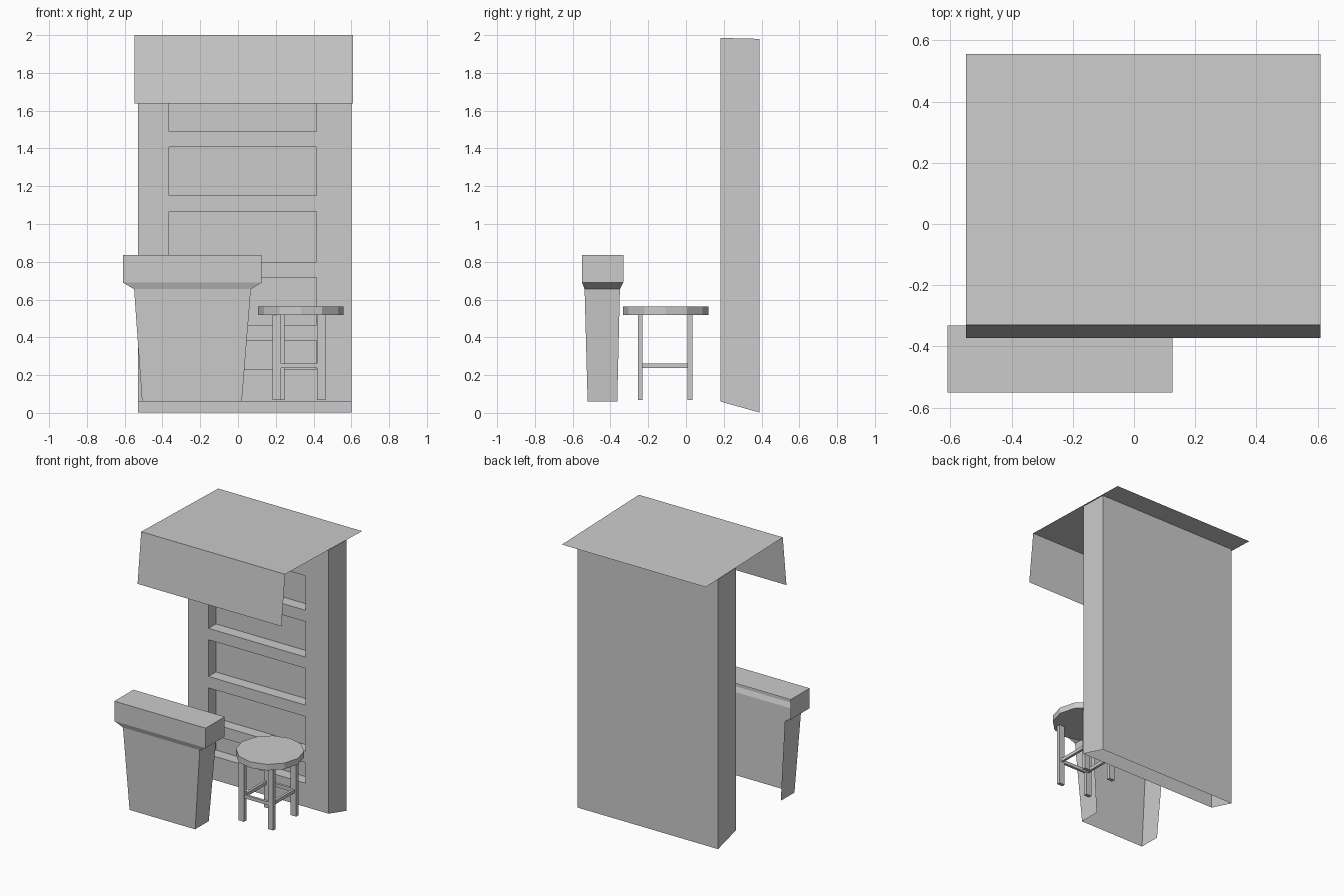
import bpy, bmesh, math

if "Cube" in bpy.data.objects:
    bpy.data.objects.remove(bpy.data.objects["Cube"])


def make(name, polys):
    """Flat-shaded object from a list of polygons (point lists), welded."""
    bm = bmesh.new()
    for p in polys:
        bm.faces.new([bm.verts.new(c) for c in p])
    bmesh.ops.remove_doubles(bm, verts=bm.verts, dist=1e-5)
    bmesh.ops.recalc_face_normals(bm, faces=bm.faces)
    me = bpy.data.meshes.new(name)
    bm.to_mesh(me)
    bm.free()
    ob = bpy.data.objects.new(name, me)
    bpy.context.collection.objects.link(ob)
    return ob


def ring(x0, x1, y0, y1, z):
    return [(x0, y0, z), (x1, y0, z), (x1, y1, z), (x0, y1, z)]


def box(name, x0, x1, y0, y1, z0, z1):
    a, b = ring(x0, x1, y0, y1, z0), ring(x0, x1, y0, y1, z1)
    sides = [[a[i], a[(i + 1) % 4], b[(i + 1) % 4], b[i]] for i in range(4)]
    return make(name, [a[::-1], b] + sides)


# awning: single sheet, sloping slightly back, with a hanging front flap
prof = [(-0.372, 1.637), (-0.33, 2.0), (0.555, 1.976)]
RX0, RX1 = -0.548, 0.61
make("awning", [[(RX0, *p), (RX1, *p), (RX1, *q), (RX0, *q)]
                for p, q in zip(prof, prof[1:])])

# cabinet shell: sides, back, front frame and recess; open underneath
X0, X1, YF, YB = -0.53, 0.6, 0.183, 0.389
ZF, ZB, TF, TB = 0.06, 0.002, 1.985, 1.98
OX0, OX1, OZ0, OZ1 = -0.365, 0.415, 0.232, 1.74
YR = YF + 0.085
polys = [[(x, YF, ZF), (x, YB, ZB), (x, YB, TB), (x, YF, TF)] for x in (X0, X1)]
polys.append([(X0, YB, ZB), (X1, YB, ZB), (X1, YB, TB), (X0, YB, TB)])
outer = [(X0, YF, ZF), (X1, YF, ZF), (X1, YF, TF), (X0, YF, TF)]
hole = [(OX0, OZ0), (OX1, OZ0), (OX1, OZ1), (OX0, OZ1)]
front = [(x, YF, z) for x, z in hole]
deep = [(x, YR, z) for x, z in hole]
for i in range(4):
    j = (i + 1) % 4
    polys.append([outer[i], outer[j], front[j], front[i]])
    polys.append([front[i], front[j], deep[j], deep[i]])
polys.append(deep)
make("cabinet", polys)

# shelves in the recess
for i, z in enumerate((0.465, 0.80, 1.15, 1.49)):
    box(f"shelf_{i + 1}", OX0, OX1, YF, YR, z - 0.083, z)

# counter: tapered body flaring to a thick top, open at the back and below
rings = [ring(-0.508, 0.02, -0.521, -0.364, 0.06),
         ring(-0.55, 0.068, -0.537, -0.35, 0.655),
         ring(-0.61, 0.125, -0.55, -0.332, 0.69),
         ring(-0.61, 0.125, -0.55, -0.332, 0.835)]
polys = [rings[-1]]
for a, b in zip(rings, rings[1:]):
    for i in (0, 1, 3):
        j = (i + 1) % 4
        polys.append([a[i], a[j], b[j], b[i]])
make("counter", polys)

# stool seat: twelve-sided disc
bpy.ops.mesh.primitive_cylinder_add(vertices=12, radius=0.226, depth=0.044,
                                    location=(0.333, -0.108, 0.541))
bpy.context.object.name = "stool_seat"

# stool legs and the square of rungs between them
LX, LY = (0.205, 0.44), (-0.242, 0.022)
for x in LX:
    for y in LY:
        cx = x + (0.018 if x < 0.3 and y > 0 else 0)
        box("stool_leg", cx - 0.022, cx + 0.022, y - 0.013, y + 0.013, 0.068, 0.522)
for y in LY:
    box("stool_cross_rung", LX[0] + 0.02, LX[1] - 0.02, y - 0.009, y + 0.009, 0.238, 0.262)
for x in (0.215, 0.44):
    box("stool_side_rung", x - 0.009, x + 0.009, LY[0] + 0.01, LY[1] - 0.01, 0.238, 0.262)
